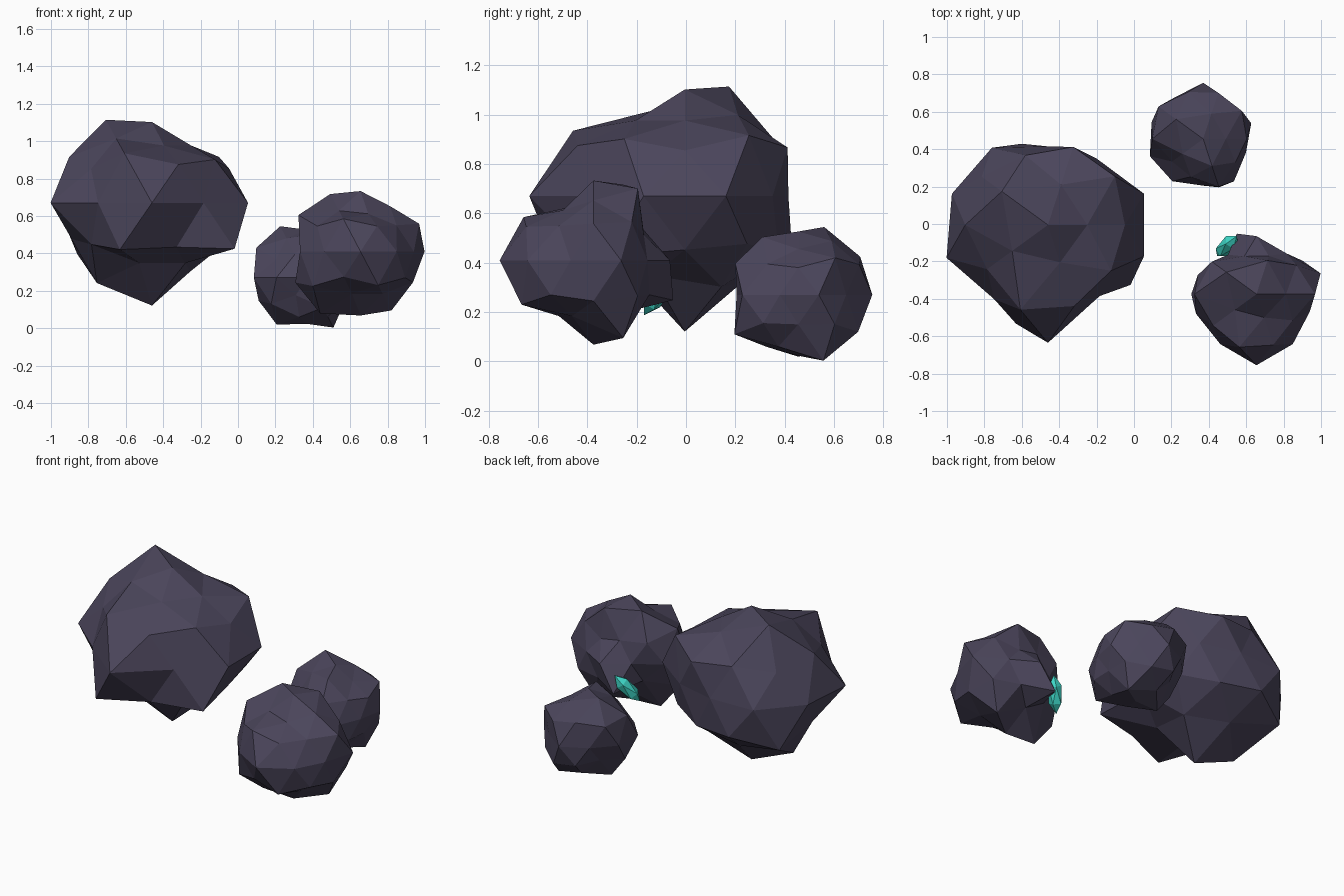
import bpy
import bmesh
import math
from mathutils import Vector

default_cube = bpy.data.objects.get("Cube")
if default_cube:
    bpy.data.objects.remove(default_cube, do_unlink=True)


def make_material(name, colour):
    material = bpy.data.materials.new(name)
    material.use_nodes = True
    material.diffuse_color = (*colour, 1)
    shader = material.node_tree.nodes["Principled BSDF"]
    shader.inputs["Base Color"].default_value = (*colour, 1)
    shader.inputs["Roughness"].default_value = 0.9
    return material


def add_object(name, mesh_builder, material, location):
    mesh = bpy.data.meshes.new(name)
    mesh_builder.to_mesh(mesh)
    mesh_builder.free()
    mesh.materials.append(material)
    item = bpy.data.objects.new(name, mesh)
    item.location = location
    bpy.context.collection.objects.link(item)
    return item


def ring_order(vert):
    """Order from the top ring to the bottom ring, then around each ring."""
    angle = round(math.degrees(math.atan2(vert.co.y, vert.co.x))) % 360
    if abs(vert.co.z) > 0.99:
        angle = 0
    return (-round(vert.co.z, 2), angle)


def add_boulder(name, location, squash, rings, material):
    """Chipped stone: each ring of a faceted ball is pushed in or out."""
    bm = bmesh.new()
    bmesh.ops.create_icosphere(bm, subdivisions=2, radius=1)
    reach = [value / 100 for ring in rings for value in ring]
    for vert, radius in zip(sorted(bm.verts, key=ring_order), reach):
        vert.co *= radius
        vert.co.z *= squash
    return add_object(name, bm, material, location)


stone = make_material("dusky purple stone", (0.07, 0.06, 0.105))
teal = make_material("teal crystal", (0.05, 0.7, 0.59))

# Large boulder on the model's right, rings listed from top to bottom
add_boulder("large_boulder", (-0.46, -0.005, 0.67), 0.9, (
    [48],
    [40, 43, 58, 45, 40],
    [52, 46, 52, 56, 49],
    [46, 49, 49, 45, 51],
    [54, 44, 42, 51, 54, 57, 49, 63, 47, 54],
    [48, 51, 48, 62, 61],
    [46, 47, 58, 47, 50],
    [48, 46, 56, 42, 42],
    [61],
), stone)

# Medium boulder at the front left
add_boulder("medium_boulder", (0.655, -0.375, 0.41), 0.95, (
    [34],
    [30, 36, 38, 27, 25],
    [31, 25, 39, 35, 28],
    [35, 24, 33, 32, 32],
    [36, 27, 31, 26, 33, 34, 33, 38, 33, 30],
    [34, 38, 39, 32, 33],
    [33, 28, 26, 37, 36],
    [39, 26, 41, 28, 28],
    [36],
), stone)

# Small boulder at the back left
add_boulder("small_boulder", (0.37, 0.455, 0.27), 0.95, (
    [27],
    [23, 27, 34, 26, 29],
    [30, 31, 32, 25, 25],
    [26, 29, 33, 23, 30],
    [27, 24, 30, 27, 29, 30, 28, 25, 28, 24],
    [28, 29, 29, 22, 27],
    [24, 30, 23, 28, 32],
    [33, 27, 31, 26, 26],
    [26],
), stone)

# Slender crystal growing from the back of the medium boulder
bm = bmesh.new()
bmesh.ops.create_icosphere(bm, subdivisions=1, radius=1)
bmesh.ops.scale(bm, vec=(0.046, 0.046, 0.115), verts=bm.verts)
crystal = add_object("crystal", bm, teal, (0.497, -0.118, 0.275))
crystal.rotation_mode = "QUATERNION"
crystal.rotation_quaternion = Vector((0.45, 0.45, 0.75)).to_track_quat("Z", "Y")
